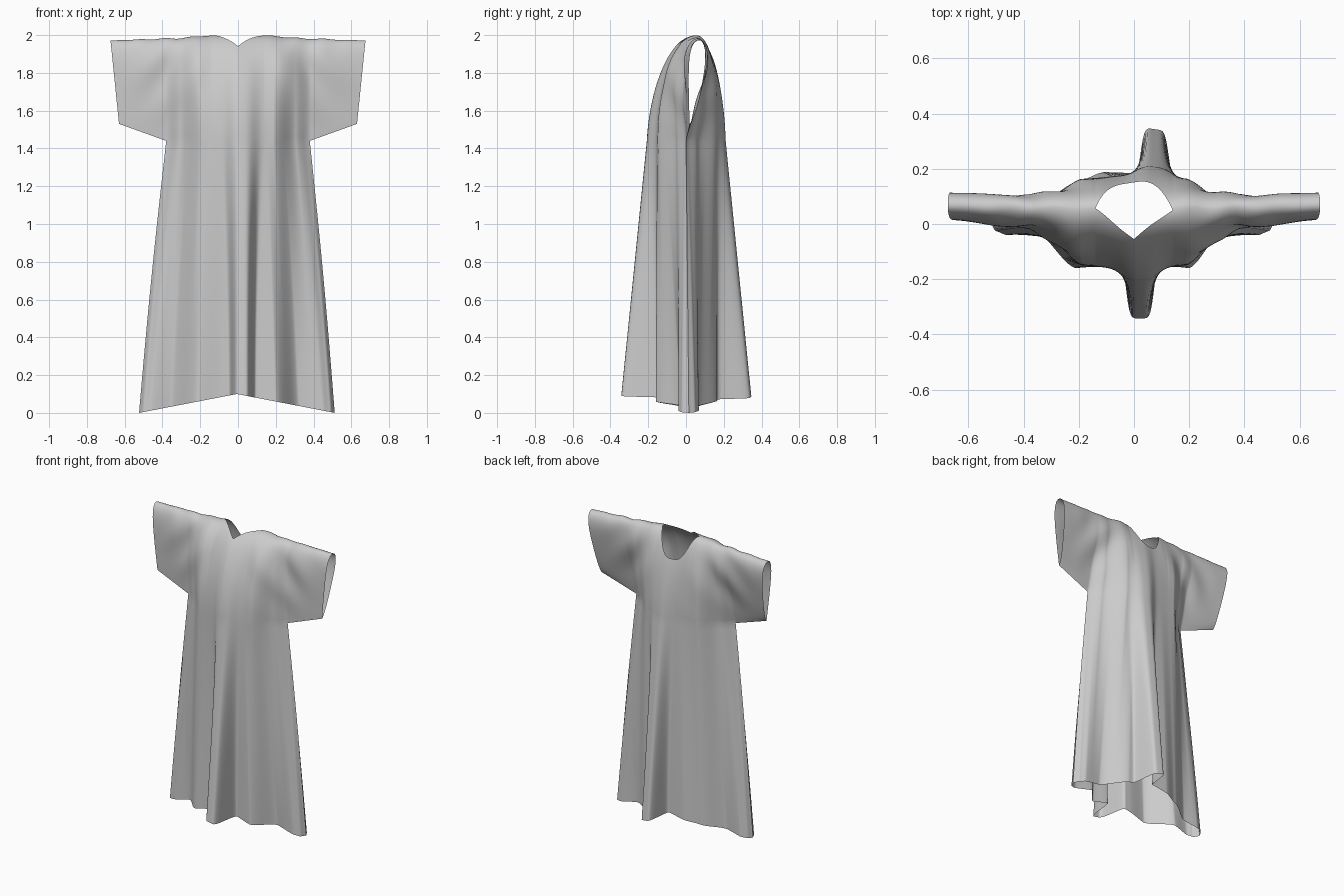
import bpy, bmesh, math
from math import sin, cos, pi

if "Cube" in bpy.data.objects:
    bpy.data.objects.remove(bpy.data.objects["Cube"])

PIT, CUFF, NECK, PIT_Z = 0.38, 0.675, 0.14, 1.44
BODY_ROWS, TOP_ROWS = 36, 30


def mix(a, b, t):
    return a + (b - a) * t


def table(points, x):
    """Softly rounded interpolation through (x, y) pairs."""
    if x <= points[0][0]:
        return points[0][1]
    for (x0, y0), (x1, y1) in zip(points, points[1:]):
        if x <= x1:
            t = (x - x0) / (x1 - x0)
            t = 0.4 * t + 0.6 * t * t * (3 - 2 * t)
            return mix(y0, y1, t)
    return points[-1][1]


# Each panel: hem folds, armpit section, upper side depth, deep central fold, neck
FRONT = dict(
    sign=-1,
    hem=[(-1, 0.015), (-.96, -.025), (-.88, -.04), (-.68, -.025), (-.4, -.16), (-.17, -.145),
         (.2, -.145), (.4, -.16), (.63, -.025), (.88, -.04), (.96, -.025), (1, 0.015)],
    pit=[(-1, 0), (-.8, -.05), (-.5, -.15), (0, -.168), (.5, -.15), (.8, -.05), (1, 0)],
    side=[(0, -.182), (.2, -.14), (.38, -.035), (.675, .01)],
    fold=(0.022, 0.197, 0.04), neck=(1.11, 1))
BACK = dict(
    sign=1,
    hem=[(-1, 0.015), (-.96, .05), (-.88, .068), (-.68, .06), (-.4, .15), (-.2, .188), (0, .185),
         (.36, .165), (.66, .06), (.88, .068), (.96, .05), (1, 0.015)],
    pit=[(-1, 0), (-.8, .06), (-.5, .16), (0, .178), (.5, .16), (.8, .06), (1, 0)],
    side=[(0, .195), (.15, .19), (.3, .15), (.675, .138)],
    fold=(0.075, 0.167, 0.037), neck=(0.795, 3))
SHOULDER = [(0, 2.0), (.14, 1.998), (.35, 1.982), (.675, 1.972)]


def body_point(p, u, r):
    """Skirt and lower body: u across, r from hem to armpit."""
    hem_z = 0.1 - 0.1 * abs(u)
    z = mix(hem_z, PIT_Z, r)
    x = u * (mix(0.518, PIT, r) + 0.006 * sin(pi * r)) - 0.006 * (1 - r)
    centre, deep, shallow = p["fold"]
    width = mix(0.053, 0.075, r ** 2)
    lobe = mix(deep, shallow, r) * math.exp(-abs((x - centre) / width) ** mix(6, 3, r))
    y = mix(table(p["hem"], u), table(p["pit"], u), r) + p["sign"] * lobe
    return x, y, z


def top_point(p, x, s):
    """Chest and sleeves: s from armpit line or sleeve seam to the shoulder ridge."""
    ax = abs(x)
    k = max(0, (ax - PIT) / (CUFF - PIT))
    power = mix(2, 6, max(0, (ax - NECK) / (CUFF - NECK)))
    # opening for the neck
    a_max = pi / 2
    if ax < NECK - 1e-5:
        a0, e = p["neck"]
        a_max = mix(a0, pi / 2, (ax / NECK) ** e)
    a = a_max * s ** (power / 2)
    t = min(1, sin(a) ** (2 / power))
    ridge_y = mix(0.05, 0.068, ax / CUFF) + 0.004 * sin(x * 38) * (1 - k)
    ridge_z = table(SHOULDER, ax) + 0.003 * sin(x * 45) * min(1, ax * 3) * (1 - k)
    low_y = body_point(p, x / PIT, 1)[1] if ax <= PIT + 1e-6 else 0.02 * k
    low_z = PIT_Z + 0.09 * k
    side_y = mix(low_y, table(p["side"], ax), t ** mix(1, 0.7, k))
    y = mix(ridge_y, side_y, max(0, cos(a)))
    # draped swags under the shoulders
    bump = sin(pi * s) ** 2 * math.exp(-((ax - 0.36) / 0.16) ** 2)
    y += 0.01 * bump * sin(22 * (ax - 0.3) + 9 * t)
    return x - math.copysign(0.045 * k * (1 - t), x), y, mix(low_z, ridge_z, t)


def add_panel(bm, p):
    step = (CUFF - PIT) / 29
    xs = [-CUFF + i * step for i in range(29)]
    xs += [-PIT + i * 0.004 for i in range(191)]
    xs += [PIT + i * step for i in range(1, 30)]
    previous = None
    for x in xs:
        column = {}
        if abs(x) <= PIT + 1e-6:
            for j in range(BODY_ROWS):
                column[j] = bm.verts.new(body_point(p, x / PIT, j / BODY_ROWS))
        for j in range(TOP_ROWS + 1):
            column[BODY_ROWS + j] = bm.verts.new(top_point(p, x, j / TOP_ROWS))
        if previous:
            for j in column:
                if j in previous and j + 1 in column and j + 1 in previous:
                    bm.faces.new((previous[j], column[j], column[j + 1], previous[j + 1]))
        previous = column


# Robe: front and back panels sewn along shoulders, sleeves and sides
bm = bmesh.new()
add_panel(bm, FRONT)
add_panel(bm, BACK)
bmesh.ops.remove_doubles(bm, verts=bm.verts, dist=0.0002)
bmesh.ops.recalc_face_normals(bm, faces=bm.faces)
mesh = bpy.data.meshes.new("robe")
bm.to_mesh(mesh)
bm.free()
robe = bpy.data.objects.new("robe", mesh)
bpy.context.collection.objects.link(robe)
bpy.context.view_layer.objects.active = robe
robe.select_set(True)
bpy.ops.object.shade_smooth_by_angle(angle=math.radians(60))
